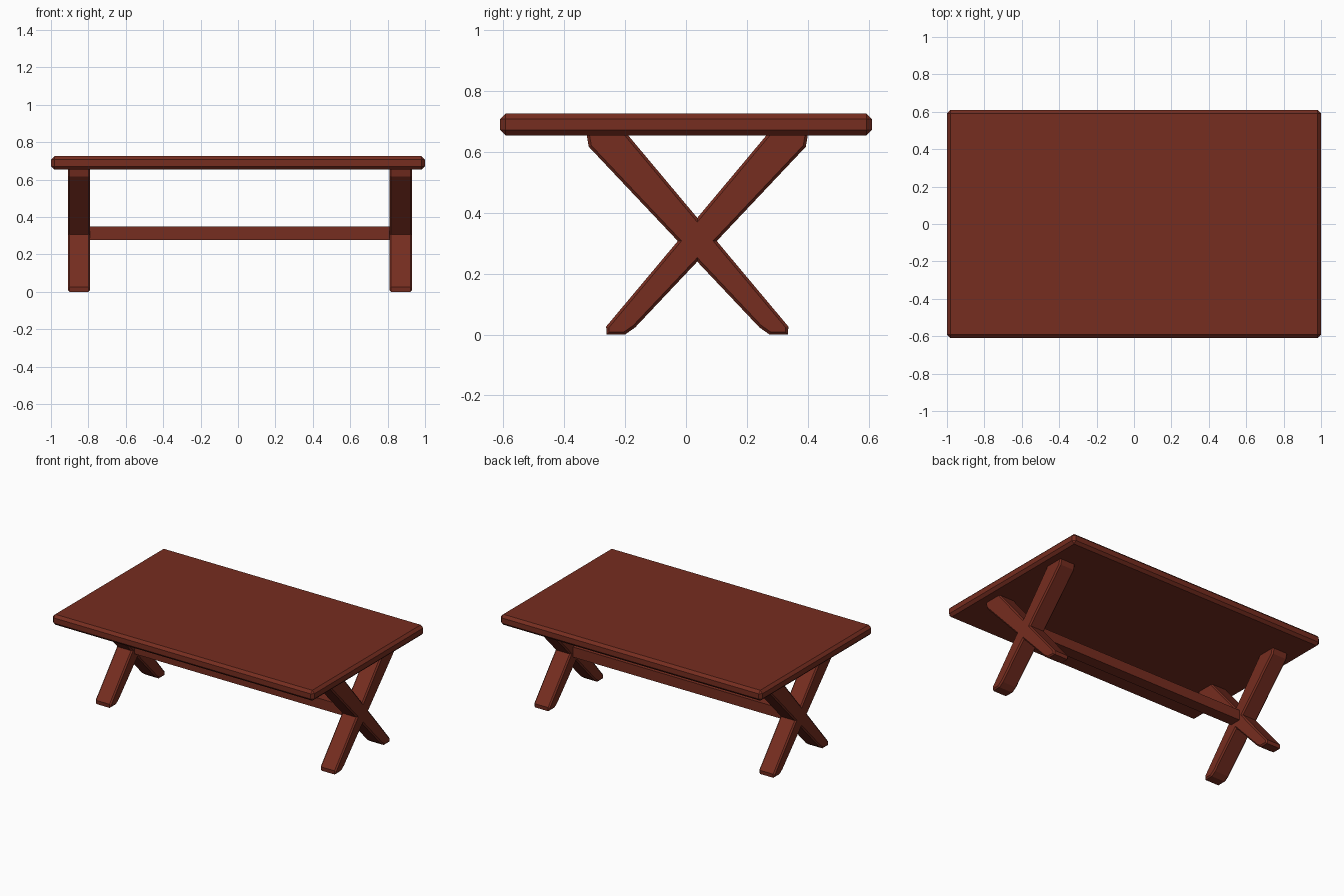
import bpy, bmesh

if "Cube" in bpy.data.objects:
    bpy.data.objects.remove(bpy.data.objects["Cube"])

wood = bpy.data.materials.new("red_wood")
wood.diffuse_color = (0.18, 0.026, 0.014, 1)
wood.use_nodes = True
wood.node_tree.nodes["Principled BSDF"].inputs["Base Color"].default_value = wood.diffuse_color

CY = 0.037  # y of the leg crossing


def finish(name, bm, bevel):
    if bevel:
        bmesh.ops.bevel(bm, geom=bm.edges[:], offset=bevel, segments=1,
                        affect='EDGES', profile=0.5)
    bmesh.ops.recalc_face_normals(bm, faces=bm.faces[:])
    me = bpy.data.meshes.new(name)
    bm.to_mesh(me)
    bm.free()
    me.materials.append(wood)
    ob = bpy.data.objects.new(name, me)
    bpy.context.collection.objects.link(ob)
    return ob


def box(name, centre, size, bevel=0):
    bm = bmesh.new()
    bmesh.ops.create_cube(bm, size=1)
    for v in bm.verts:
        v.co = [c + k * s for c, k, s in zip(centre, v.co, size)]
    return finish(name, bm, bevel)


# Tapered slanted leg outline: (y from crossing, z)
LEG = [(-0.299, 0.026), (-0.297, 0.0), (-0.237, 0.0), (-0.204, 0.023),
       (0.356, 0.616), (0.364, 0.662), (0.234, 0.662)]


def leg(name, x, side):
    # outline shrunk toward the leg axis on the two broad faces gives chamfers
    bm = bmesh.new()
    vs = [bm.verts.new((x - 0.06, CY + side * y, z)) for y, z in LEG]
    face = bm.faces.new(vs)
    ext = bmesh.ops.extrude_face_region(bm, geom=[face])
    for v in ext["geom"]:
        if isinstance(v, bmesh.types.BMVert):
            v.co.x += 0.12
    bmesh.ops.recalc_face_normals(bm, faces=bm.faces[:])
    caps = [f for f in bm.faces if abs(f.normal.x) > 0.9]
    rims = list({e for f in caps for e in f.edges})
    bmesh.ops.bevel(bm, geom=rims, offset=0.009, segments=1, affect='EDGES')
    return finish(name, bm, 0)


# Table top with chamfered rim
box("table_top", (0, 0, 0.689), (2.0, 1.22, 0.072), 0.018)

# Crossed legs at each end
for end, x in (("left", -0.85), ("right", 0.87)):
    leg(end + "_leg_rising_back", x, 1)
    leg(end + "_leg_rising_front", x, -1)

# Stretcher joining the two crossings
box("stretcher", (0.01, CY, 0.313), (1.7, 0.08, 0.07))
